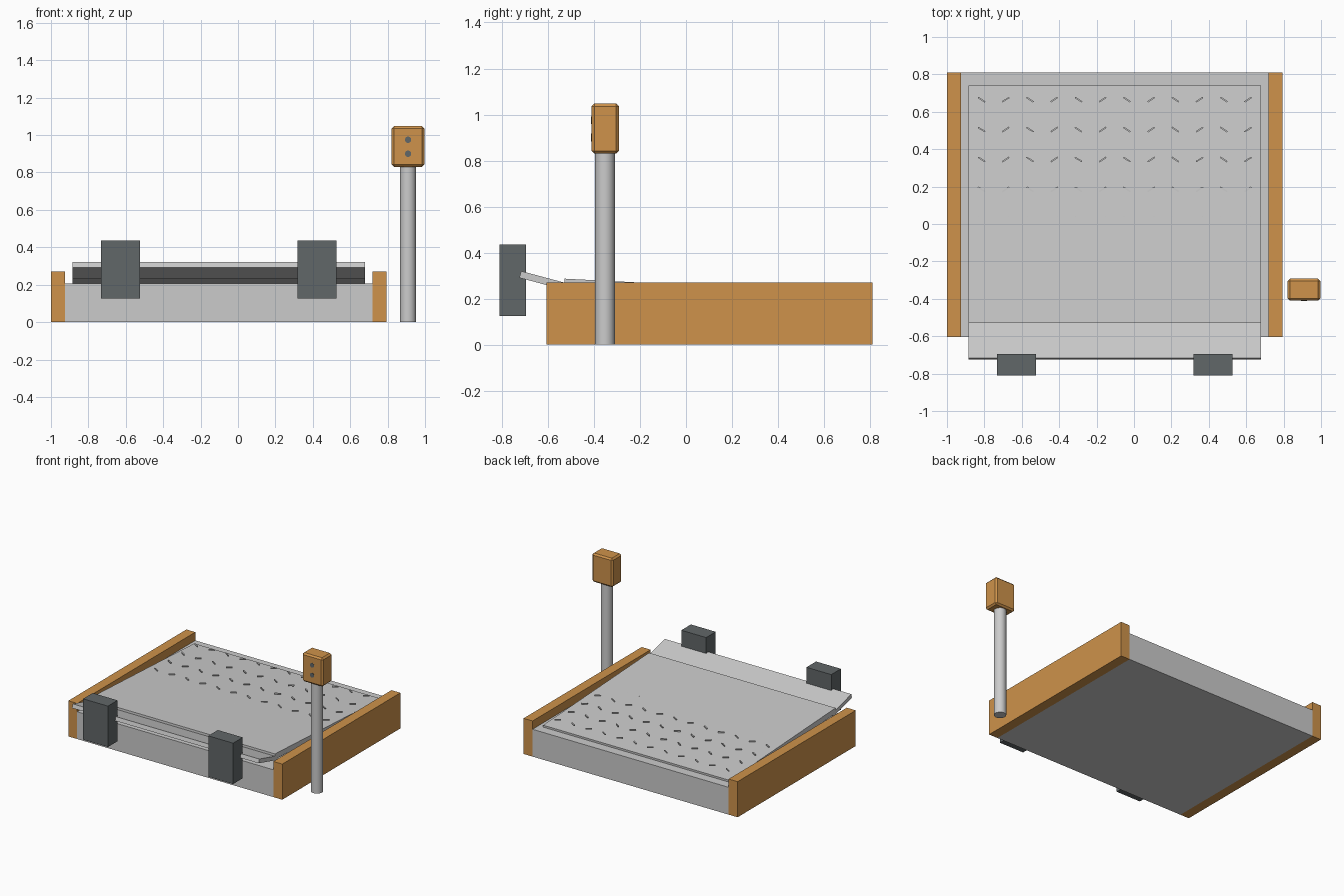
import bpy, math
from mathutils import Matrix, Vector

if "Cube" in bpy.data.objects:
    bpy.data.objects.remove(bpy.data.objects["Cube"])


def material(name, rgb):
    m = bpy.data.materials.new(name)
    m.diffuse_color = (*rgb, 1)
    m.use_nodes = True
    m.node_tree.nodes["Principled BSDF"].inputs["Base Color"].default_value = m.diffuse_color
    return m


ORANGE = material("orange_paint", (0.62, 0.29, 0.07))
DARK = material("dark_rubber", (0.12, 0.135, 0.14))


def box(name, lo, hi, mat=None, bevel=0):
    lo, hi = Vector(lo), Vector(hi)
    bpy.ops.mesh.primitive_cube_add(size=1)
    ob = bpy.context.object
    ob.name = name
    ob.data.transform(Matrix.Translation((lo + hi) / 2) @ Matrix.Diagonal((*(hi - lo), 1)))
    if mat:
        ob.data.materials.append(mat)
    if bevel:
        mod = ob.modifiers.new("bevel", 'BEVEL')
        mod.width, mod.segments = bevel, 1
    return ob


def plate(name, x0, x1, profile):
    """Extrude a (y, z) outline along x."""
    n = len(profile)
    verts = [(x, y, z) for x in (x0, x1) for y, z in profile]
    faces = [tuple(range(n))[::-1], tuple(range(n, 2 * n))]
    faces += [(i, (i + 1) % n, n + (i + 1) % n, n + i) for i in range(n)]
    me = bpy.data.meshes.new(name)
    me.from_pydata(verts, [], faces)
    ob = bpy.data.objects.new(name, me)
    bpy.context.collection.objects.link(ob)
    return ob


def cylinder(name, loc, radius, depth, sides, rot=(0, 0, 0), mat=None):
    bpy.ops.mesh.primitive_cylinder_add(vertices=sides, radius=radius, depth=depth,
                                        location=loc, rotation=rot)
    ob = bpy.context.object
    ob.name = name
    bpy.ops.object.shade_smooth_by_angle(angle=math.radians(35))
    if mat:
        ob.data.materials.append(mat)


# Base and its two side walls
box("base", (-0.925, -0.605, 0), (0.72, 0.81, 0.207))
box("left_wall", (-1, -0.605, 0), (-0.925, 0.81, 0.27), ORANGE)
box("right_wall", (0.72, -0.605, 0), (0.795, 0.81, 0.27), ORANGE)

# Sloping deck and the raised lip at its front
plate("deck", -0.885, 0.68, [(-0.53, 0.246), (0.738, 0.181), (0.74, 0.222), (-0.528, 0.287)])
plate("lip", -0.885, 0.68, [(-0.724, 0.291), (-0.50, 0.231), (-0.492, 0.26), (-0.716, 0.32)])

# Herringbone tread bars, level, so they sink into the deck toward the front
for row in range(5):
    for col in range(12):
        bar = box("tread_bar", (-0.022, -0.004, -0.004), (0.022, 0.004, 0.004))
        bar.location = (-0.815 + 0.1295 * col, 0.665 - 0.16 * row, 0.254)
        bar.rotation_euler.z = math.radians(33 if col % 2 else -33)

# Rubber bumpers
for name, x in (("left_bumper", -0.628), ("right_bumper", 0.422)):
    box(name, (x - 0.104, -0.81, 0.125), (x + 0.104, -0.695, 0.435), DARK)

# Control post, control box and buttons
cylinder("control_post", (0.909, -0.352, 0.425), 0.043, 0.85, 16)
box("control_box", (0.822, -0.41, 0.83), (0.996, -0.292, 1.048), ORANGE, 0.012)
for z in (0.975, 0.9):
    cylinder("button", (0.909, -0.408, z), 0.017, 0.01, 16, (math.pi / 2, 0, 0), DARK)
